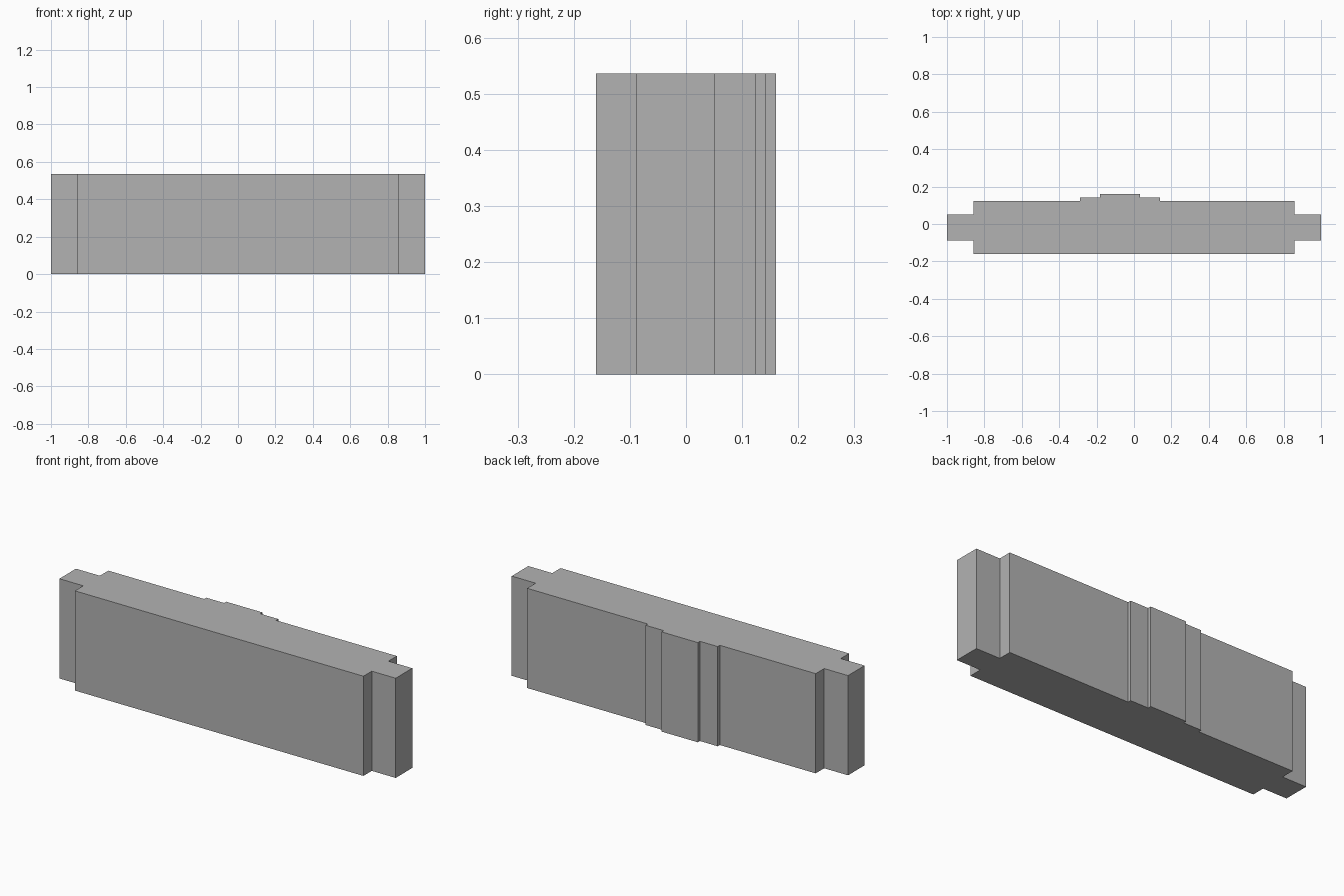
import bpy
import bmesh

cube = bpy.data.objects.get("Cube")
if cube:
    bpy.data.objects.remove(cube, do_unlink=True)

HEIGHT = 0.536

grey = bpy.data.materials.new("plain_grey")
grey.use_nodes = True
colour = (0.45, 0.45, 0.45, 1)
grey.diffuse_color = colour
grey.node_tree.nodes["Principled BSDF"].inputs["Base Color"].default_value = colour


def extrude_outline(name, outline, height):
    """Extrude a plan outline straight up from the ground."""
    bm = bmesh.new()
    base = bm.faces.new([bm.verts.new((x, y, 0)) for x, y in outline])
    top = bmesh.ops.extrude_face_region(bm, geom=[base])["geom"]
    verts = [v for v in top if isinstance(v, bmesh.types.BMVert)]
    bmesh.ops.translate(bm, verts=verts, vec=(0, 0, height))
    bmesh.ops.recalc_face_normals(bm, faces=bm.faces)
    mesh = bpy.data.meshes.new(name)
    bm.to_mesh(mesh)
    bm.free()
    mesh.materials.append(grey)
    obj = bpy.data.objects.new(name, mesh)
    bpy.context.collection.objects.link(obj)
    return obj


# Plan of the wall: flat front, narrow end tabs, stepped rib on the back
front = [(-0.858, -0.16), (0.858, -0.16)]
left_tab = [(0.858, -0.089), (1, -0.089), (1, 0.052), (0.858, 0.052)]
right_tab = [(-x, y) for x, y in reversed(left_tab)]
back_rib = [(0.14, 0.124), (0.14, 0.142), (0.033, 0.142), (0.033, 0.16),
            (-0.182, 0.16), (-0.182, 0.142), (-0.288, 0.142), (-0.288, 0.124)]
outline = front + left_tab + [(0.858, 0.124)] + back_rib + [(-0.858, 0.124)] + right_tab

extrude_outline("wall_block", outline, HEIGHT)
